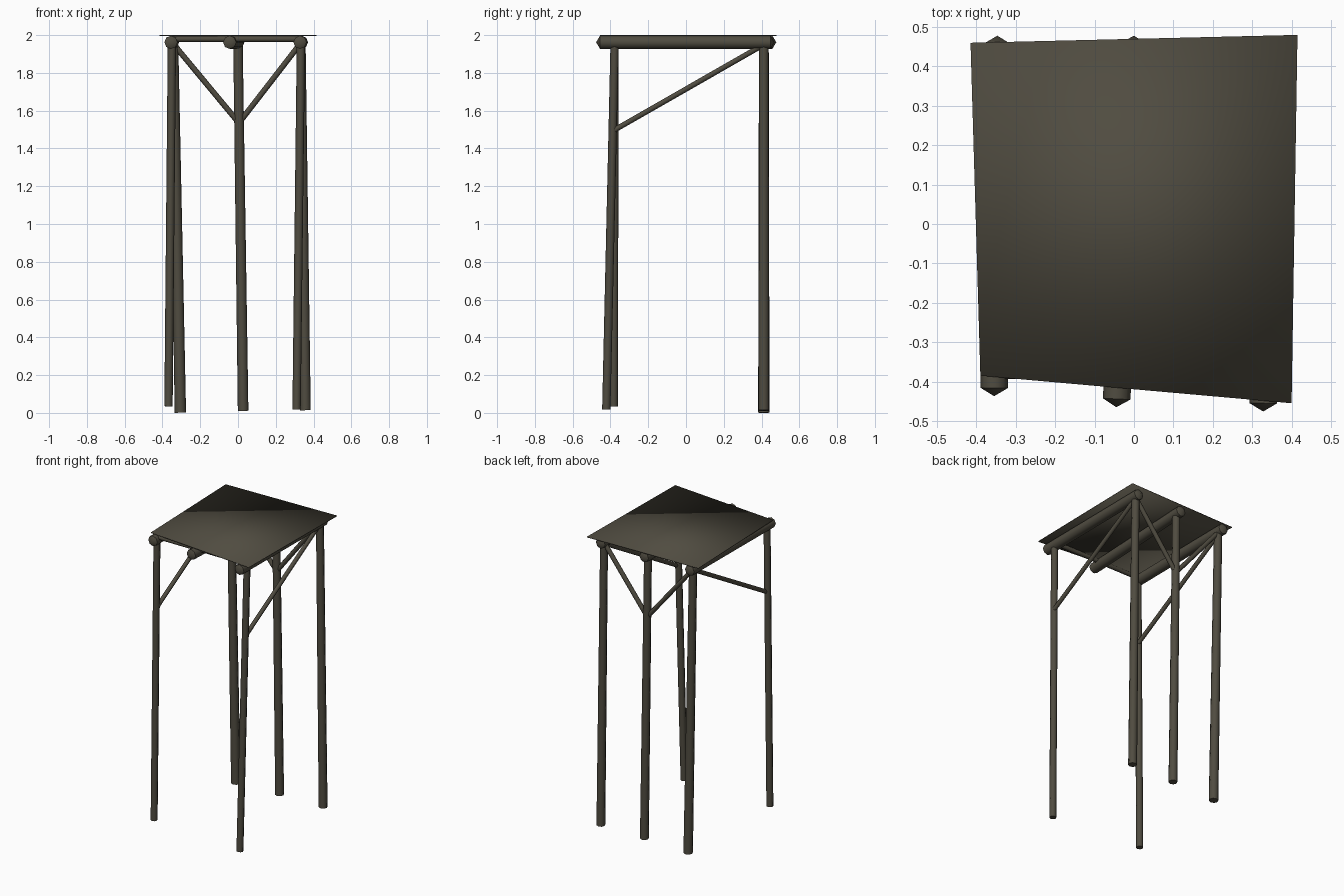
import bpy, bmesh, math
from mathutils import Vector

if "Cube" in bpy.data.objects:
    bpy.data.objects.remove(bpy.data.objects["Cube"])

mat = bpy.data.materials.new("weathered_dark_wood")
mat.diffuse_color = (0.08, 0.072, 0.052, 1)
mat.use_nodes = True
mat.node_tree.nodes["Principled BSDF"].inputs["Base Color"].default_value = mat.diffuse_color


def finish(name, bm):
    bmesh.ops.recalc_face_normals(bm, faces=bm.faces[:])
    me = bpy.data.meshes.new(name)
    bm.to_mesh(me)
    bm.free()
    me.materials.append(mat)
    ob = bpy.data.objects.new(name, me)
    bpy.context.collection.objects.link(ob)
    return ob


def pole(name, a, b, ra, rb, tip=0.0, sides=8):
    """Round pole from a to b, optionally with pointed ends of length tip."""
    a, b = Vector(a), Vector(b)
    d = (b - a).normalized()
    ref = Vector((0, 0, 1)) if abs(d.z) < 0.8 else Vector((0, 1, 0))
    u = d.cross(ref).normalized()
    v = d.cross(u)
    bm = bmesh.new()
    rings = []
    for c, r in ((a + d * tip, ra), (b - d * tip, rb)):
        rings.append([bm.verts.new(c + (u * math.cos(t) + v * math.sin(t)) * r)
                      for t in (2 * math.pi * i / sides for i in range(sides))])
    for i in range(sides):
        j = (i + 1) % sides
        bm.faces.new((rings[0][i], rings[0][j], rings[1][j], rings[1][i]))
    for ring, end in zip(rings, (a, b)):
        if tip:
            p = bm.verts.new(end)
            for i in range(sides):
                bm.faces.new((ring[i], ring[(i + 1) % sides], p))
        else:
            bm.faces.new(ring)
    ob = finish(name, bm)
    bpy.ops.object.select_all(action='DESELECT')
    ob.select_set(True)
    bpy.context.view_layer.objects.active = ob
    bpy.ops.object.shade_smooth_by_angle(angle=math.radians(50))


# Legs: three thicker ones at the back, two thinner splayed ones in front
pole("back_leg_left", (-0.305, 0.412, 0.001), (-0.342, 0.412, 1.95), 0.030, 0.026)
pole("back_leg_middle", (0.027, 0.412, 0.011), (0.0, 0.412, 1.95), 0.028, 0.025)
pole("back_leg_right", (0.357, 0.412, 0.014), (0.333, 0.412, 1.95), 0.028, 0.025)
pole("front_leg_left", (-0.368, -0.383, 0.035), (-0.35, -0.378, 1.95), 0.022, 0.022)
pole("front_leg_right", (0.31, -0.422, 0.018), (0.333, -0.378, 1.95), 0.022, 0.022)

# Roof beams running front to back, with pointed ends
for name, a, b in (("left", (-0.355, -0.437), (-0.347, 0.478)),
                   ("middle", (-0.045, -0.465), (0.0, 0.478)),
                   ("right", (0.328, -0.476), (0.336, 0.468))):
    pole("roof_beam_" + name, (*a, 1.962), (*b, 1.962), 0.035, 0.035, tip=0.021)

# Front cross bar under the roof
pole("front_cross_bar", (-0.35, -0.378, 1.979), (0.335, -0.378, 1.979), 0.015, 0.015)

# Diagonal braces
for name, x in (("left", -0.348), ("right", 0.334)):
    pole("side_brace_" + name, (x, -0.378, 1.498), (x, 0.412, 1.95), 0.014, 0.014)
    pole("back_brace_" + name, (0.005, 0.412, 1.535), (x, 0.412, 1.96), 0.015, 0.015)

# Thin irregular roof sheet, fully smooth shaded
bm = bmesh.new()
corners = [(-0.39, -0.385), (0.40, -0.455), (0.415, 0.48), (-0.415, 0.46)]
low = [bm.verts.new((x, y, 1.995)) for x, y in corners]
top = [bm.verts.new((x, y, 2.0)) for x, y in corners]
bm.faces.new(low)
bm.faces.new(top)
for i in range(4):
    j = (i + 1) % 4
    bm.faces.new((low[i], low[j], top[j], top[i]))
roof = finish("roof_sheet", bm)
for p in roof.data.polygons:
    p.use_smooth = True
